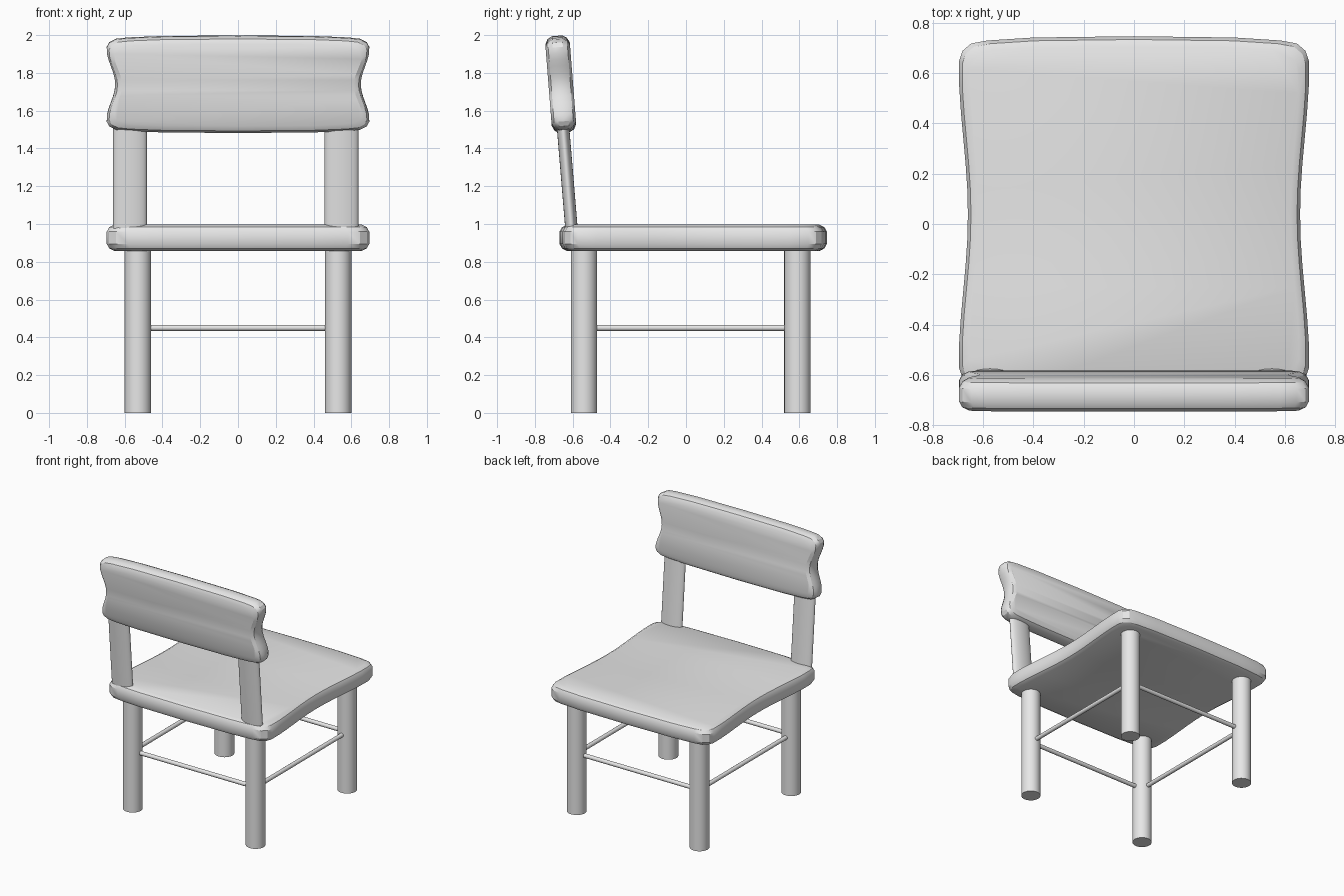
import bpy, bmesh, math
from mathutils import Matrix, Vector

cube = bpy.data.objects.get("Cube")
if cube:
    bpy.data.objects.remove(cube)

grey = bpy.data.materials.new("plain_grey")
grey.use_nodes = True
colour = (0.8, 0.8, 0.8, 1)
grey.diffuse_color = colour
grey.node_tree.nodes["Principled BSDF"].inputs["Base Color"].default_value = colour


def finish(name, bm, matrix, angle=35):
    bmesh.ops.recalc_face_normals(bm, faces=bm.faces)
    mesh = bpy.data.meshes.new(name)
    bm.to_mesh(mesh)
    bm.free()
    mesh.materials.append(grey)
    obj = bpy.data.objects.new(name, mesh)
    bpy.context.collection.objects.link(obj)
    obj.matrix_world = matrix
    bpy.ops.object.select_all(action='DESELECT')
    obj.select_set(True)
    bpy.context.view_layer.objects.active = obj
    bpy.ops.object.shade_smooth_by_angle(angle=math.radians(angle))
    return obj


def rod(name, start, end, rx, ry=None, sides=32):
    """Round or oval rod between two points."""
    start, end = Vector(start), Vector(end)
    axis = end - start
    bm = bmesh.new()
    bmesh.ops.create_cone(bm, cap_ends=True, segments=sides,
                          radius1=1, radius2=1, depth=axis.length)
    bmesh.ops.scale(bm, vec=(rx, ry or rx, 1), verts=bm.verts)
    turn = Vector((0, 0, 1)).rotation_difference(axis).to_matrix().to_4x4()
    return finish(name, bm, Matrix.Translation((start + end) / 2) @ turn)


def slab(name, half_w, half_h, thick, corner, waist, matrix):
    """Board with pinched sides, bowed ends and softened edges."""
    # quarter outline: bowed end and corner, then the pinched side
    end = [(0, 0), (.4, .004), (.58, .013), (.645, .022), (.68, .045), (.693, .075)]
    quarter = [(x * half_w / .695, half_h - d * corner) for x, d in end]
    top = quarter[-1][1]
    for i in range(1, 7):
        t = i / 6
        pinch = waist * (1 - math.cos(math.pi * t)) / 2
        quarter.append((half_w - pinch, top * (1 - t)))
    right = quarter + [(x, -y) for x, y in reversed(quarter[:-1])]
    outline = right + [(-x, y) for x, y in reversed(right[1:-1])]

    # edge profile: inset and height through the thickness
    h = thick / 2
    profile = [(.04, -h), (.013, -h + .014), (0, -h + .038)]
    profile += [(inset, -z) for inset, z in reversed(profile)]
    bm = bmesh.new()
    rings = [[bm.verts.new((x * (1 - inset / half_w), y * (1 - inset / half_h), z))
              for x, y in outline] for inset, z in profile]
    n = len(outline)
    for low, high in zip(rings, rings[1:]):
        for i in range(n):
            j = (i + 1) % n
            bm.faces.new((low[i], low[j], high[j], high[i]))
    bm.faces.new(rings[0])
    bm.faces.new(rings[-1])
    return finish(name, bm, matrix, 30)


# Seat and tilted backrest
slab("seat", .697, .708, .14, 1.3, .037, Matrix.Translation((0, .038, .927)))
slab("backrest", .697, .257, .13, .8, .047,
     Matrix.Translation((0, -.663, 1.74)) @ Matrix.Rotation(math.radians(94.5), 4, 'X'))

# Legs
LEG_X, BACK_Y, FRONT_Y, RUNG_Z = .53, -.54, .59, .45
for side, x in (("left", LEG_X), ("right", -LEG_X)):
    for place, y in (("rear", BACK_Y), ("forward", FRONT_Y)):
        rod(f"{place}_{side}_leg", (x, y, 0), (x, y, .9), .07)
    # Side rungs
    rod(f"{side}_rung", (x, BACK_Y, RUNG_Z), (x, FRONT_Y, RUNG_Z), .016, sides=16)

# Cross rungs
for place, y in (("rear", BACK_Y), ("forward", FRONT_Y)):
    rod(f"{place}_rung", (-LEG_X, y, RUNG_Z), (LEG_X, y, RUNG_Z), .016, sides=16)

# Flat oval posts carrying the backrest
for side, x in (("left", .548), ("right", -.572)):
    rod(f"{side}_back_post", (x, -.605, .96), (x, -.655, 1.56), .089, .033)
